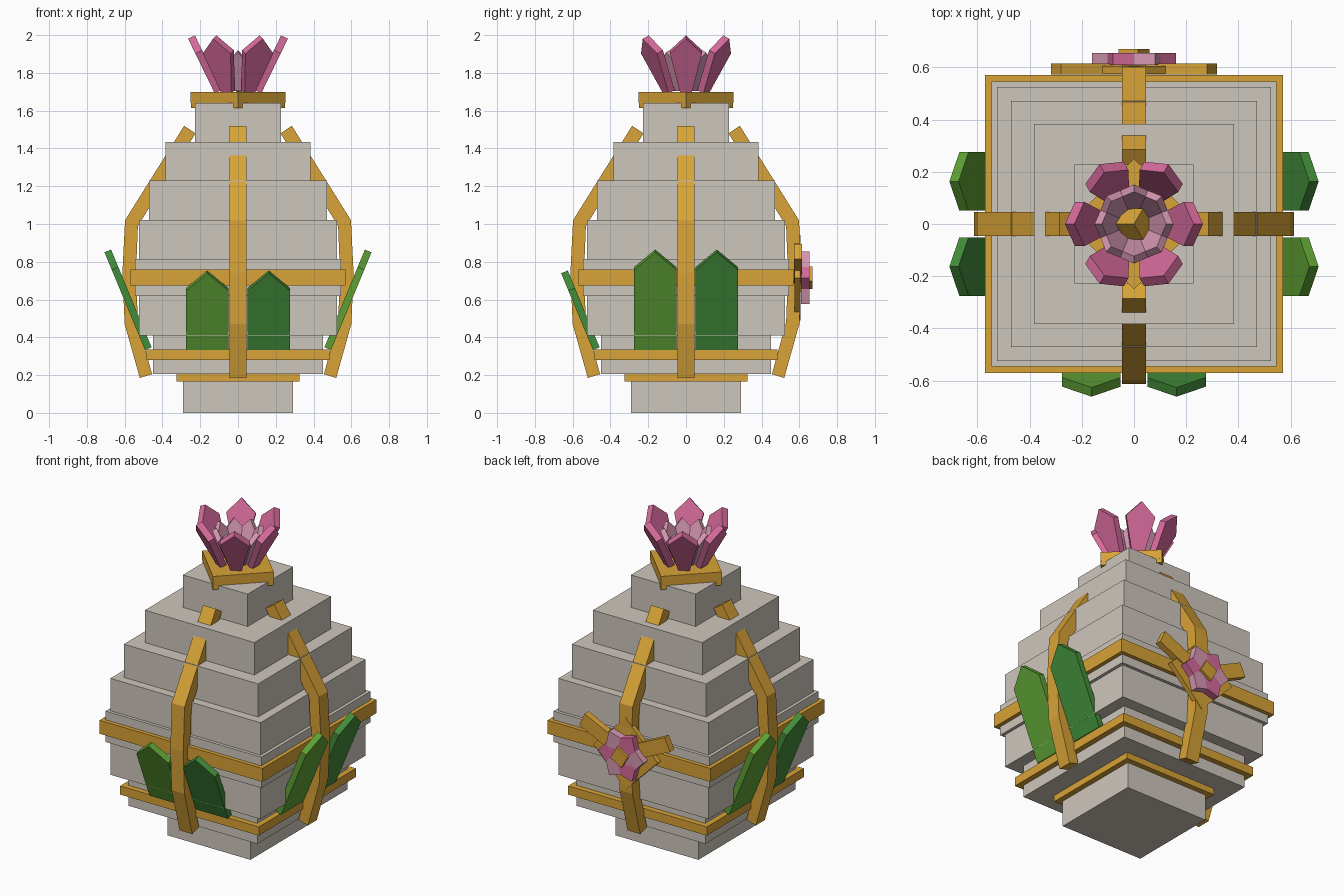
import bpy
import bmesh
from math import radians, pi
from mathutils import Matrix, Vector

cube = bpy.data.objects.get("Cube")
if cube:
    bpy.data.objects.remove(cube, do_unlink=True)


def material(name, rgb):
    """Flat material from an sRGB triple in 0-255."""
    lin = [((c / 255 + 0.055) / 1.055) ** 2.4 for c in rgb] + [1.0]
    m = bpy.data.materials.new(name)
    m.use_nodes = True
    m.diffuse_color = lin
    bsdf = next(n for n in m.node_tree.nodes if n.type == 'BSDF_PRINCIPLED')
    bsdf.inputs["Base Color"].default_value = lin
    return m


stone = material("pale stone", (206, 199, 188))
gold = material("gold", (216, 163, 55))
leaf_light = material("light leaf green", (94, 160, 52))
leaf_dark = material("dark leaf green", (66, 140, 58))
pink = material("pink", (214, 106, 155))
pale_pink = material("pale pink", (214, 152, 178))


def finish(name, bm, mat, matrix=Matrix()):
    bmesh.ops.recalc_face_normals(bm, faces=bm.faces)
    mesh = bpy.data.meshes.new(name)
    bm.to_mesh(mesh)
    bm.free()
    mesh.materials.append(mat)
    ob = bpy.data.objects.new(name, mesh)
    ob.matrix_world = matrix
    bpy.context.collection.objects.link(ob)
    return ob


def box(name, size, mat, matrix):
    bm = bmesh.new()
    bmesh.ops.create_cube(bm, size=1, matrix=Matrix.Diagonal((*size, 1)))
    return finish(name, bm, mat, matrix)


def slab(name, half, z0, z1, mat):
    """Square block centred on the vertical axis."""
    return box(name, (2 * half, 2 * half, z1 - z0), mat, move(0, 0, (z0 + z1) / 2))


def plate(name, outline, thick, mat, matrix):
    """Outline in the XZ plane, given thickness along Y."""
    bm = bmesh.new()
    face = bm.faces.new([bm.verts.new((x, -thick / 2, z)) for x, z in outline])
    out = bmesh.ops.extrude_face_region(bm, geom=[face])
    verts = [g for g in out["geom"] if isinstance(g, bmesh.types.BMVert)]
    bmesh.ops.translate(bm, verts=verts, vec=(0, thick, 0))
    return finish(name, bm, mat, matrix)


def move(x, y, z):
    return Matrix.Translation((x, y, z))


def turn(deg, axis='Z'):
    return Matrix.Rotation(radians(deg), 4, axis)


def blade(base, wide, shoulder, length):
    """Pointed petal or leaf outline growing up from the origin."""
    return [(-base, 0), (base, 0), (wide, shoulder), (0, length), (-wide, shoulder)]


# Stepped stone body
slab("foot", 0.29, 0, 0.205, stone)
tiers = [(0.45, 0.205, 0.41), (0.525, 0.41, 0.62), (0.545, 0.62, 0.815),
         (0.525, 0.815, 1.02), (0.47, 1.02, 1.23), (0.383, 1.23, 1.435),
         (0.227, 1.435, 1.64)]
for i, (half, z0, z1) in enumerate(tiers):
    slab(f"stone_tier_{i + 1}", half, z0, z1, stone)

# Gold bands
for name, half, z0, z1 in [("foot_band", 0.325, 0.165, 0.206),
                           ("lower_band", 0.485, 0.28, 0.335),
                           ("upper_band", 0.57, 0.675, 0.76)]:
    slab(name, half, z0, z1, gold)

# Bent gold ribs on the four sides
rib = [(0.52, 0.185), (0.6, 0.47), (0.612, 0.74), (0.598, 1.02), (0.285, 1.52),
       (0.225, 1.48), (0.53, 0.99), (0.54, 0.74), (0.53, 0.48), (0.455, 0.205)]
for i in range(4):
    plate(f"rib_{i + 1}", rib, 0.09, gold, turn(90 * i))

# Leaves on the front and both sides
for side, angle, length in [("front", 0, 0.44), ("left", 90, 0.56), ("right", -90, 0.56)]:
    for s, mat in [(-1, leaf_light), (1, leaf_dark)]:
        plate(f"{side}_leaf_{'a' if s < 0 else 'b'}",
              blade(0.112, 0.112, length - 0.1, length), 0.038, mat,
              turn(angle) @ move(s * 0.163, -0.475, 0.34) @ turn(22.5, 'X'))

# Diamond cap with a small foot under each corner
box("cap", (0.354, 0.354, 0.06), gold, move(0, 0, 1.67) @ turn(45))
for i in range(4):
    box(f"cap_foot_{i + 1}", (0.036, 0.036, 0.05), gold,
        turn(90 * i) @ move(0.2245, 0, 1.64) @ turn(45))

# Top flower
for i in range(6):
    plate(f"outer_petal_{i + 1}", blade(0.03, 0.085, 0.235, 0.322), 0.04, pink,
          turn(90 + 60 * i) @ move(0, -0.105, 1.70) @ turn(26, 'X'))
for i in range(8):
    plate(f"inner_petal_{i + 1}", blade(0.025, 0.052, 0.16, 0.22), 0.03, pale_pink,
          turn(45 * i) @ move(0, -0.055, 1.71) @ turn(22, 'X'))
on_corner = Vector((1, 1, 1)).rotation_difference(Vector((0, 0, 1))).to_matrix().to_4x4()
box("flower_heart", (0.085,) * 3, gold, move(0, 0, 1.76) @ turn(15) @ on_corner)

# Ornament on the back
back = turn(180) @ move(0, 0, 0.715)
box("ornament_plate", (0.32, 0.03, 0.32), gold, back @ move(0, -0.59, 0) @ turn(45, 'Y'))
for s in (-1, 1):
    plate(f"ornament_arm_{'a' if s < 0 else 'b'}", blade(0.045, 0.045, 0.33, 0.33),
          0.042, gold, back @ move(0, -0.593, 0) @ turn(s * 65, 'Y'))
for i in range(6):
    plate(f"ornament_petal_{i + 1}", blade(0.03, 0.06, 0.1, 0.16), 0.045,
          pale_pink if i % 2 else pink,
          back @ move(0, -0.632, 0) @ turn(30 + 60 * i, 'Y'))
box("ornament_heart", (0.088, 0.06, 0.088), gold, back @ move(0, -0.64, 0) @ turn(30, 'Y'))
